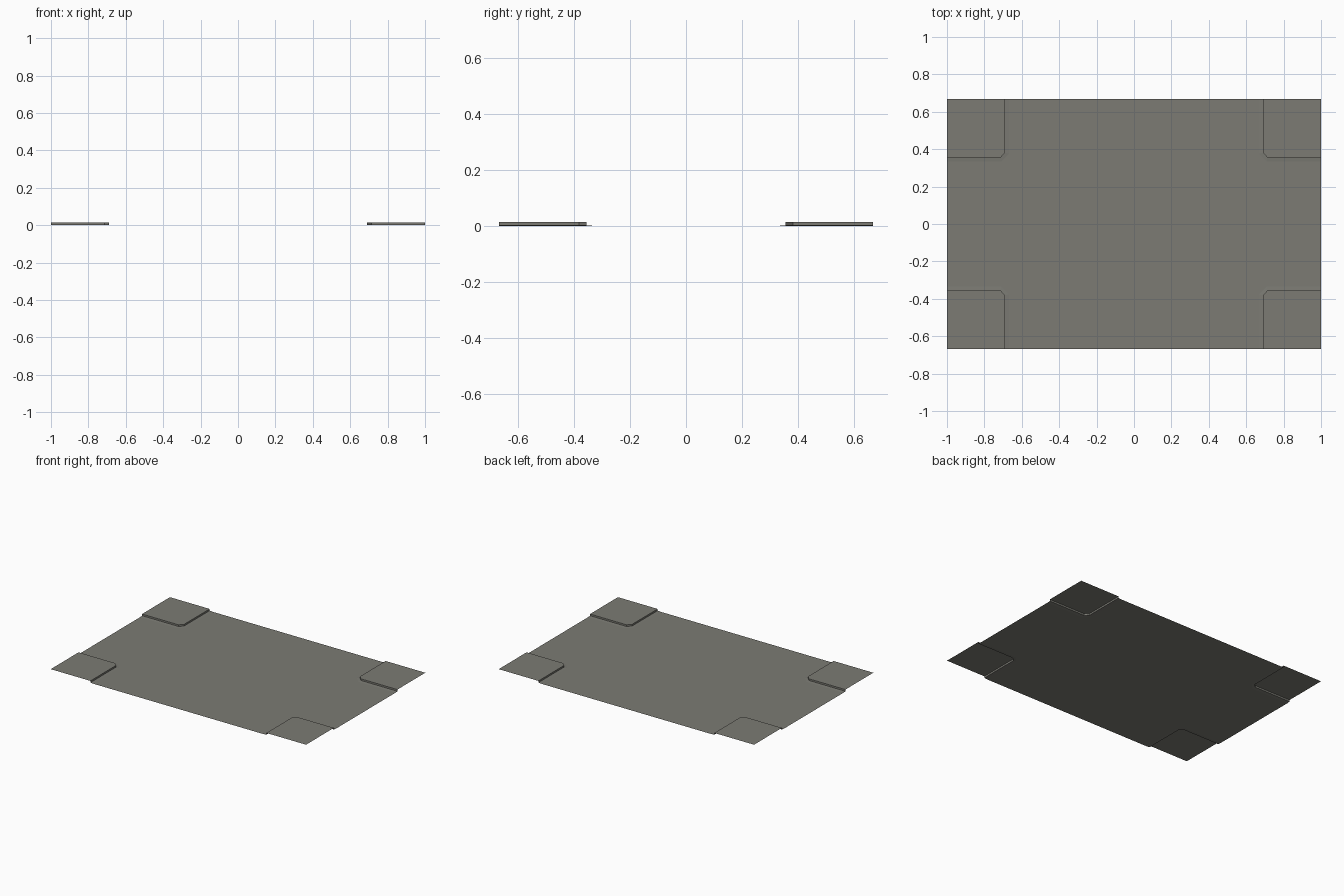
import bpy

if "Cube" in bpy.data.objects:
    bpy.data.objects.remove(bpy.data.objects["Cube"])

HX, HY = 1.0, 0.667
GUTTER_Z, WALK_Z = 0.002, 0.014

# paths around the +x +y corner, from the back edge to the right edge
GUTTER = [(0.667, HY), (0.667, 0.376), (0.71, 0.333), (HX, 0.333)]
KERB = [(0.689, HY), (0.689, 0.381), (0.714, 0.355), (HX, 0.355)]
CORNERS = [(1, 1), (-1, 1), (-1, -1), (1, -1)]

asphalt = bpy.data.materials.new("asphalt grey")
asphalt.diffuse_color = (0.2, 0.198, 0.174, 1)
asphalt.use_nodes = True
asphalt.node_tree.nodes["Principled BSDF"].inputs["Base Color"].default_value = asphalt.diffuse_color


def sheet(name, verts, faces):
    mesh = bpy.data.meshes.new(name)
    mesh.from_pydata(verts, [], faces)
    mesh.materials.append(asphalt)
    obj = bpy.data.objects.new(name, mesh)
    bpy.context.collection.objects.link(obj)
    return obj


def strip(low, high):
    """Quads joining two paths of equal length."""
    n = len(low)
    return low + high, [(i, i + 1, n + i + 1, n + i) for i in range(n - 1)]


# flat road with the four corners cut away
outline = []
for sx, sy in CORNERS:
    path = GUTTER if sx * sy < 0 else GUTTER[::-1]
    outline += [(x * sx, y * sy, 0) for x, y in path]
sheet("road", outline, [tuple(range(len(outline)))])

# each corner: gently sloped gutter, upright kerb and pavement top
for number, (sx, sy) in enumerate(CORNERS, 1):
    def place(path, z):
        return [(x * sx, y * sy, z) for x, y in path]

    def wind(faces):
        return faces if sx * sy > 0 else [f[::-1] for f in faces]

    verts, faces = strip(place(GUTTER, 0), place(KERB, GUTTER_Z))
    sheet(f"gutter_{number}", verts, wind(faces))

    verts, faces = strip(place(KERB, GUTTER_Z), place(KERB, WALK_Z))
    verts.append((HX * sx, HY * sy, WALK_Z))
    faces.append((4, 5, 6, 7, 8))
    sheet(f"pavement_{number}", verts, wind(faces))
